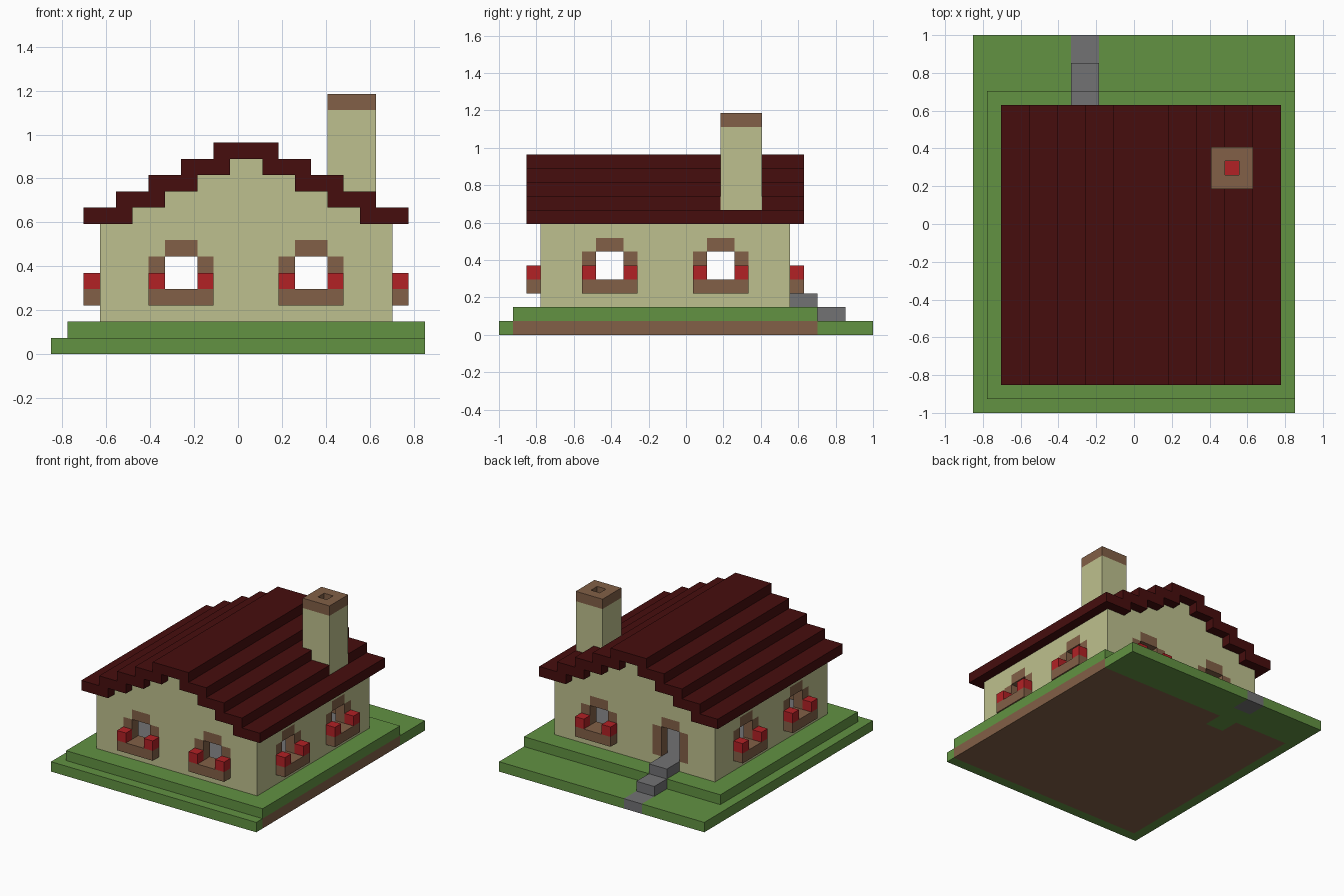
import bpy, bmesh, math
from mathutils import Matrix, Vector

if "Cube" in bpy.data.objects:
    bpy.data.objects.remove(bpy.data.objects["Cube"], do_unlink=True)

S = 2 / 27                                   # one block
CENTRE = Vector((0.5 * S, -1.5 * S, 0))      # middle of the house


def material(name, rgb):
    lin = [((c / 255 + 0.055) / 1.055) ** 2.4 for c in rgb] + [1]
    m = bpy.data.materials.new(name)
    m.use_nodes = True
    m.diffuse_color = lin
    m.node_tree.nodes["Principled BSDF"].inputs["Base Color"].default_value = lin
    return m


GRASS = material("grass_green", (98, 146, 66))
BROWN = material("brown", (130, 96, 71))
STONE = material("stone_grey", (114, 114, 116))
PLASTER = material("pale_plaster", (190, 192, 142))
ROOF = material("dark_red_tile", (70, 13, 13))
RED = material("bright_red", (178, 33, 37))


def part(name, mat, boxes, turn=0):
    """Blocks as (x0, x1, y0, y1, z0, z1), in block units from the house middle."""
    bm = bmesh.new()
    for x0, x1, y0, y1, z0, z1 in boxes:
        mid = Vector((x0 + x1, y0 + y1, z0 + z1)) * S / 2
        size = Vector((x1 - x0, y1 - y0, z1 - z0)) * S
        bmesh.ops.create_cube(bm, size=1, matrix=Matrix.LocRotScale(mid, None, size))
    mesh = bpy.data.meshes.new(name)
    bm.to_mesh(mesh)
    bm.free()
    mesh.materials.append(mat)
    ob = bpy.data.objects.new(name, mesh)
    ob.location = CENTRE
    ob.rotation_euler.z = turn * math.pi / 2
    bpy.context.collection.objects.link(ob)


# Ground: soil core, lawn around it, raised terrace on top
part("soil", BROWN, [(-11, -5, -11, 11, 0, 1), (-5, -3, -11, 9, 0, 1),
                     (-3, 11, -11, 11, 0, 1)])
part("lawn", GRASS, [(-12, -11, -12, 15, 0, 1), (-11, 11, -12, -11, 0, 1),
                     (-11, -5, 11, 15, 0, 1), (-3, 11, 11, 15, 0, 1),
                     (-5, -3, 9, 13, 0, 1)])
part("terrace", GRASS, [(-11, 11, -11, 11, 1, 2)])

# Stone path, steps and floor
part("path", STONE, [(-5, -3, 13, 15, 0, 1)])
part("lower_step", STONE, [(-5, -3, 11, 13, 1, 2)])
part("upper_step", STONE, [(-5, -3, 8, 11, 2, 3)])
part("floor", STONE, [(-8, 8, -8, 8, 2, 3)])


def window(side, c, turn):
    part(side + "_window_frame", BROWN, [
        (c - 2, c + 2, -10, -8, 3, 4), (c - 2, c - 1, -9, -8, 4, 6),
        (c + 1, c + 2, -9, -8, 4, 6), (c - 1, c + 1, -9, -8, 6, 7)], turn)
    part(side + "_window_flowers", RED, [
        (c - 2, c - 1, -10, -9, 4, 5), (c + 1, c + 2, -10, -9, 4, 5)], turn)


def door(c, turn):
    part("door_frame", BROWN, [
        (c - 2, c - 1, -9, -8, 3, 6), (c + 1, c + 2, -9, -8, 3, 6),
        (c - 1, c + 1, -9, -8, 6, 7)], turn)


# Four walls, each turned about the house middle, with gables front and back
for turn, side in enumerate(("front", "left", "back", "right")):
    base = [(-9, 3), (5, 8)] if side == "back" else [(-9, 8)]
    bands = [(2, 3, base),
             (3, 6, [(-9, -6), (-2, 2), (6, 8)]),
             (6, 7, [(-9, -5), (-3, 3), (5, 8)]),
             (7, 8, [(-9, 8)])]
    if side in ("front", "back"):
        bands += [(8 + n, 9 + n, [(2 * n - 7, 7 - 2 * n)]) for n in range(4)]
    part(side + "_wall", PLASTER,
         [(a, b, -9, -8, z0, z1) for z0, z1, spans in bands for a, b in spans], turn)
    window(side, -4, turn)
    if side == "back":
        door(4, turn)
    else:
        window(side, 4, turn)

# Stepped roof, leaving a gap for the chimney
for n in range(4):
    a, b, z = 2 * n - 10, 2 * n - 7, 8 + n
    part("roof_step_right", ROOF, [(a, b, -10, 10, z, z + 1)])
    spans = [(-10, 4), (7, 10)] if n == 1 else [(-10, 10)]
    part("roof_step_left", ROOF, [(-b, -a, v, w, z, z + 1) for v, w in spans])
part("roof_ridge", ROOF, [(-2, 2, -10, 10, 12, 13)])


# Hollow chimney with a brown cap and a glowing bottom
def ring(z0, z1):
    return [(5, 6, 4, 7, z0, z1), (7, 8, 4, 7, z0, z1),
            (6, 7, 4, 5, z0, z1), (6, 7, 6, 7, z0, z1)]


part("chimney", PLASTER, ring(9, 15))
part("chimney_cap", BROWN, ring(15, 16))
part("chimney_embers", RED, [(6, 7, 5, 6, 9, 10)])
